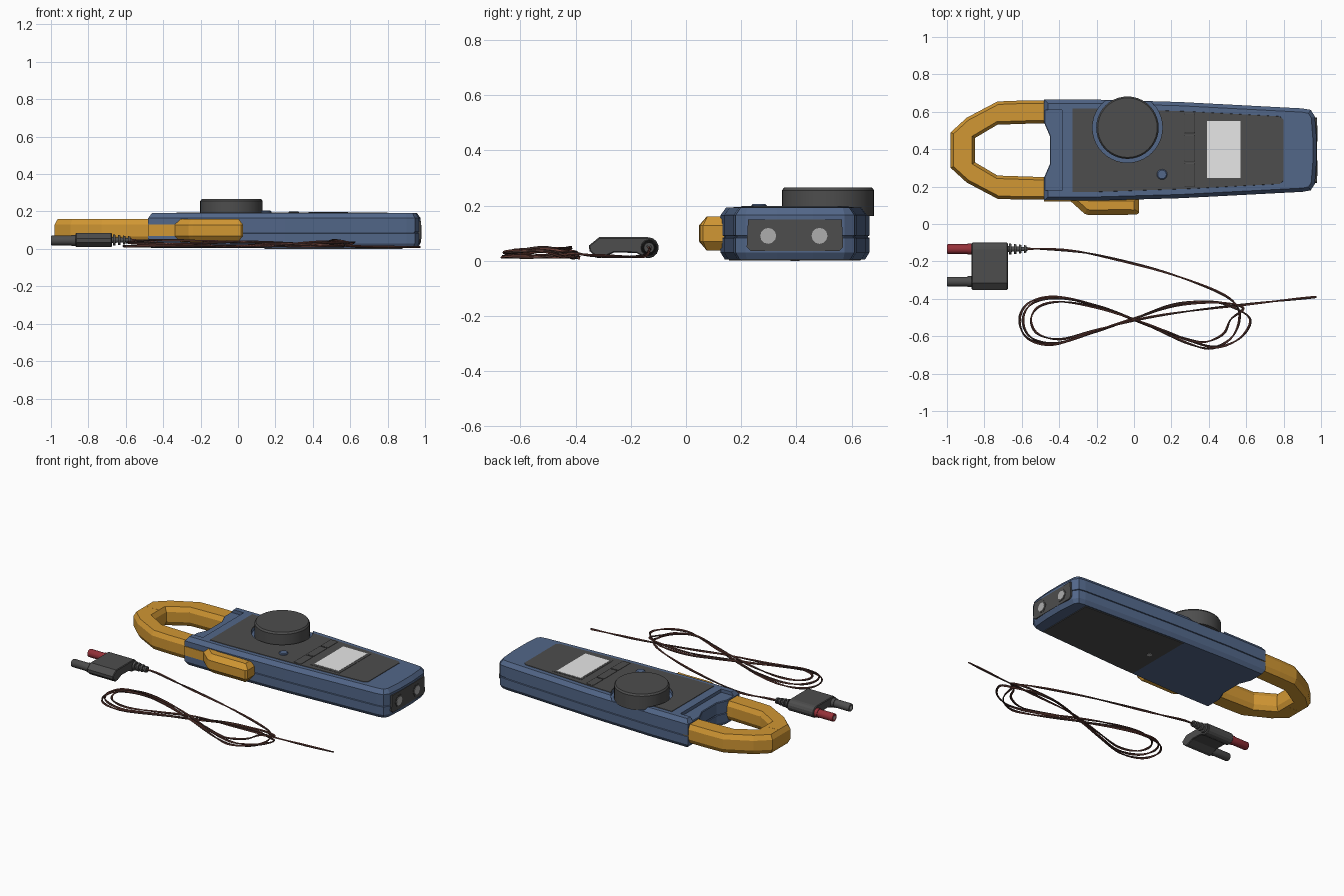
import bpy, bmesh, math
from mathutils import Vector

if "Cube" in bpy.data.objects:
    bpy.data.objects.remove(bpy.data.objects["Cube"])

CY = 0.395          # centre line of the meter


def material(name, r, g, b):
    m = bpy.data.materials.new(name)
    m.diffuse_color = (r, g, b, 1)
    m.use_nodes = True
    m.node_tree.nodes["Principled BSDF"].inputs["Base Color"].default_value = m.diffuse_color
    return m


BLUE = material("slate blue", 0.085, 0.135, 0.25)
YELLOW = material("amber yellow", 0.64, 0.31, 0.033)
GREY = material("dark grey", 0.075, 0.075, 0.075)
SCREEN = material("screen grey", 0.80, 0.80, 0.80)
RED = material("dull red", 0.30, 0.03, 0.04)
BROWN = material("wire brown", 0.19, 0.065, 0.05)
BLACK = material("wire dark brown", 0.07, 0.035, 0.03)
METAL = material("socket metal", 0.42, 0.42, 0.42)


def inset(pts, d):
    """Move a counter-clockwise outline inward by d."""
    out = []
    for i, p in enumerate(pts):
        p = Vector(p)
        a = (p - Vector(pts[i - 1])).normalized()
        b = (Vector(pts[(i + 1) % len(pts)]) - p).normalized()
        n1, n2 = Vector((-a.y, a.x)), Vector((-b.y, b.x))
        out.append(p + (n1 + n2) * d / max(0.3, 1 + n1.dot(n2)))
    return out


def prism(name, pts, sections, mat, axis='z', smooth=False):
    """Loft an outline through (height, inset) sections along z or x."""
    bm = bmesh.new()
    rings = []
    for w, d in sections:
        rings.append([bm.verts.new((u, v, w) if axis == 'z' else (w, u, v))
                      for u, v in inset(pts, d)])
    n = len(pts)
    for lo, hi in zip(rings, rings[1:]):
        for i in range(n):
            bm.faces.new((lo[i], lo[(i + 1) % n], hi[(i + 1) % n], hi[i]))
    bm.faces.new(rings[0][::-1])
    bm.faces.new(rings[-1])
    bmesh.ops.recalc_face_normals(bm, faces=bm.faces)
    me = bpy.data.meshes.new(name)
    bm.to_mesh(me)
    bm.free()
    ob = bpy.data.objects.new(name, me)
    bpy.context.collection.objects.link(ob)
    me.materials.append(mat)
    if smooth:
        activate(ob)
        bpy.ops.object.shade_smooth_by_angle(angle=math.radians(30))
    return ob


def activate(ob):
    bpy.ops.object.select_all(action='DESELECT')
    ob.select_set(True)
    bpy.context.view_layer.objects.active = ob


def circle(u, v, r, n=24):
    return [(u + r * math.cos(2 * math.pi * i / n), v + r * math.sin(2 * math.pi * i / n)) for i in range(n)]


def rect(u0, v0, u1, v1):
    return [(u0, v0), (u1, v0), (u1, v1), (u0, v1)]


def mirrored(half):
    """Half outline below the centre line, completed above it."""
    return half + [(x, 2 * CY - y) for x, y in reversed(half)]


def cut(ob, cutter):
    activate(ob)
    m = ob.modifiers.new("cut", 'BOOLEAN')
    m.operation, m.solver, m.object = 'DIFFERENCE', 'EXACT', cutter
    bpy.ops.object.modifier_apply(modifier=m.name)


# Housing with seam groove and a hollow for the clamp opening
body = prism("housing", mirrored([(-0.45, 0.32), (-0.48, 0.25), (-0.48, 0.125), (-0.2, 0.125), (0.25, 0.138),
                                  (0.9, 0.172), (0.945, 0.18), (0.967, 0.215), (0.976, 0.33)]),
             [(0.004, 0.016), (0.03, 0), (0.083, 0), (0.085, 0.006), (0.089, 0.006), (0.091, 0),
              (0.165, 0), (0.192, 0.02)], BLUE)
plate = prism("face_plate", mirrored([(-0.33, 0.17), (-0.2, 0.17), (0.3, 0.187), (0.78, 0.213), (0.8, 0.23)]),
              [(0.186, 0), (0.195, 0.002)], GREY)

# Dial well and clamp-end recess are cut out
KX, KY = -0.035, 0.515
well = prism("dial_well_cutter", circle(KX, KY, 0.187, 40), [(0.168, 0), (0.3, 0)], BLUE)
recess = prism("recess_cutter", rect(-0.6, 0.18, -0.385, 0.61), [(0.17, 0), (0.3, 0)], BLUE)
for ob, cutter in ((body, well), (body, recess), (plate, well)):
    cut(ob, cutter)
for cutter in (well, recess):
    bpy.data.objects.remove(cutter)

prism("dial", circle(KX, KY, 0.167, 40), [(0.162, 0), (0.255, 0), (0.266, 0.008)], GREY, smooth=True)

# Display, buttons and frame
prism("display_frame", rect(0.375, 0.225, 0.59, 0.565), [(0.19, 0), (0.1965, 0.002)], GREY)
prism("display", rect(0.39, 0.245, 0.57, 0.55), [(0.19, 0), (0.198, 0)], SCREEN)
for i, (a, b) in enumerate(((0.2, 0.325), (0.335, 0.475), (0.485, 0.59))):
    prism(f"button_{i + 1}", rect(0.27, a, 0.325, b), [(0.19, 0), (0.197, 0), (0.199, 0.003)], GREY)
prism("round_button", circle(0.15, 0.265, 0.028, 16), [(0.19, 0), (0.2, 0), (0.205, 0.005)], BLUE, smooth=True)

# Battery cover and screw underneath
prism("battery_cover", mirrored([(0.14, 0.155), (0.88, 0.195)]), [(0.0, 0.002), (0.006, 0)], GREY)
prism("cover_screw", circle(0.21, CY, 0.016, 12), [(-0.001, 0), (0.004, 0)], METAL)

# End panel with two sockets
prism("end_panel", [(0.235, 0.035), (0.555, 0.035), (0.57, 0.05), (0.565, 0.15), (0.225, 0.15), (0.22, 0.05)],
      [(0.95, 0), (0.978, 0)], GREY, 'x')
for side, y in (("front", 0.298), ("back", 0.484)):
    prism(f"{side}_socket_rim", circle(y, 0.09, 0.042, 6), [(0.97, 0), (0.980, 0)], GREY, 'x')
    prism(f"{side}_socket_sleeve", circle(y, 0.09, 0.029, 12), [(0.97, 0), (0.982, 0)], METAL, 'x')

# Clamp jaw: a C-shaped outline with chamfered section
outer = [(-0.98, 0.3), (-0.895, 0.222), (-0.73, 0.135), (-0.6, 0.13), (-0.44, 0.13)]
inner = [(-0.44, 0.252), (-0.52, 0.252), (-0.73, 0.259), (-0.85, 0.33)]
up = lambda pts: [(x, 2 * CY - y) for x, y in reversed(pts)]
prism("clamp_jaw", outer + inner + up(inner) + up(outer),
      [(0.035, 0.016), (0.065, 0), (0.13, 0), (0.16, 0.016)], YELLOW)

# Parting line of the jaw tips
prism("jaw_parting_line", rect(-0.962, 0.403, -0.868, 0.406), [(0.0345, 0), (0.1605, 0)], YELLOW)

# Trigger lever and the jaw strip visible in the side slot
prism("trigger_lever", [(-0.36, 0.15), (-0.335, 0.118), (-0.265, 0.055), (-0.24, 0.047), (0.015, 0.05),
                        (0.028, 0.062), (0.028, 0.15)],
      [(0.037, 0.028), (0.07, 0), (0.128, 0), (0.16, 0.028)], YELLOW)
prism("jaw_slot_strip", rect(-0.481, 0.121, -0.33, 0.14), [(0.07, 0), (0.13, 0)], YELLOW)

# Twin plug: moulded block, pins and ribbed strain relief
PZ = 0.047
round_end = [(-0.137 + 0.038 * math.cos(a), PZ + 0.038 * math.sin(a))
             for a in [math.radians(-110 + 25 * i) for i in range(9)]]
prism("plug_block", round_end + [(-0.315, 0.085), (-0.352, 0.055), (-0.35, 0.035), (-0.32, 0.009),
                                 (-0.3, 0.012), (-0.26, 0.03), (-0.18, 0.028)],
      [(-0.868, 0.004), (-0.864, 0), (-0.679, 0), (-0.675, 0.004)], GREY, 'x')
for name, y, mat in (("red_pin", -0.134, RED), ("grey_pin", -0.308, GREY)):
    prism(name, circle(y, 0.045, 0.029, 16), [(-1.0, 0.005), (-0.995, 0.003), (-0.89, 0.003), (-0.889, 0), (-0.86, 0)],
          mat, 'x', True)
    prism(name + "_bore", circle(y, 0.045, 0.012, 12), [(-1.001, 0), (-0.99, 0)], METAL, 'x')
prism("strain_relief_core", circle(-0.134, PZ, 0.016, 12), [(-0.68, 0), (-0.57, 0.006)], GREY, 'x')
for i in range(4):
    x = -0.668 + 0.027 * i
    prism(f"strain_relief_rib_{i + 1}", circle(-0.134, PZ, 0.03 - 0.003 * i, 12), [(x, 0), (x + 0.013, 0.002)],
          GREY, 'x')

# Cable path: lead, three figure-eight coils of different width, straight tail
lead = [(-0.6, -0.134, PZ), (-0.5, -0.133, 0.042), (-0.34, -0.143, 0.022), (-0.18, -0.17, 0.015),
        (0.14, -0.25, 0.015), (0.42, -0.35, 0.02), (0.54, -0.425, 0.028)]
eight = [(0.575, -0.51), (0.53, -0.61), (0.42, -0.665), (0.3, -0.64), (0.15, -0.575), (0.0, -0.512), (-0.2, -0.435),
         (-0.42, -0.39), (-0.56, -0.42), (-0.612, -0.51), (-0.57, -0.61), (-0.43, -0.645), (-0.22, -0.58),
         (0.0, -0.505), (0.22, -0.43), (0.42, -0.415), (0.54, -0.445)]
coils = []
for k, (left, right, sy) in enumerate(((1, 0.98, 1), (0.97, 1.08, 0.95), (0.9, 0.9, 0.78))):
    for i, (x, y) in enumerate(eight):
        z = 0.014 + 0.012 * k + 0.009 * math.sin(i * 0.8 + k) * (k > 0)
        coils.append((x * (right if x > 0 else left), -0.51 + (y + 0.51) * sy, z))
coils = coils[:-4]                      # the last pass runs straight out
tail = [(0.05, -0.505, 0.04), (0.3, -0.465, 0.028), (0.6, -0.43, 0.015), (0.8, -0.408, 0.011), (0.975, -0.39, 0.01)]
path = [Vector(p) for p in lead + coils + tail]


def smooth_path(pts, steps=9):
    """Catmull-Rom samples through the points."""
    out = []
    for i in range(len(pts) - 1):
        a, b, c, d = pts[max(i - 1, 0)], pts[i], pts[i + 1], pts[min(i + 2, len(pts) - 1)]
        for s in range(steps):
            t = s / steps
            out.append(0.5 * (2 * b + (c - a) * t + (2 * a - 5 * b + 4 * c - d) * t * t
                              + (3 * b - a - 3 * c + d) * t ** 3))
    return out + [pts[-1]]


# Two strands loosely twisted round the path
line = smooth_path(path)
for name, phase, mat in (("brown_strand", 0, BROWN), ("dark_strand", math.pi, BLACK)):
    cu = bpy.data.curves.new(name, 'CURVE')
    cu.dimensions = '3D'
    cu.bevel_depth, cu.bevel_resolution, cu.use_fill_caps = 0.0042, 1, True
    sp = cu.splines.new('POLY')
    sp.points.add(len(line) - 1)
    for i, p in enumerate(line):
        t = (line[min(i + 1, len(line) - 1)] - line[max(i - 1, 0)]).normalized()
        side = t.cross(Vector((0, 0, 1))).normalized()
        a = phase + i * 0.2
        q = p + 0.003 * (side * math.cos(a) + side.cross(t) * math.sin(a))
        sp.points[i].co = (q.x, q.y, max(q.z, 0.005), 1)
    ob = bpy.data.objects.new(name, cu)
    bpy.context.collection.objects.link(ob)
    cu.materials.append(mat)
    activate(ob)
    bpy.ops.object.convert(target='MESH')
